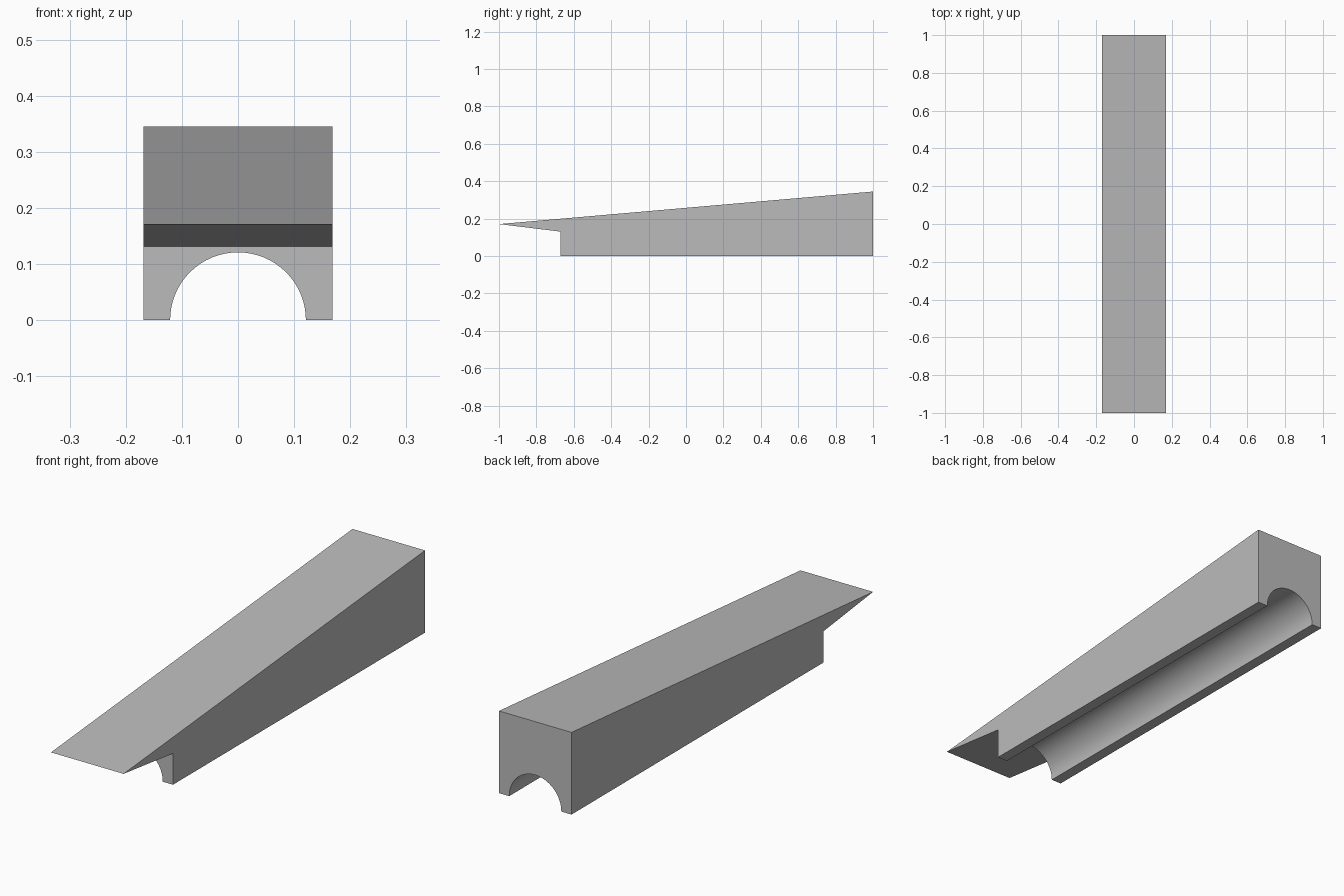
import bpy
import bmesh
import math
from mathutils import Matrix

cube = bpy.data.objects.get("Cube")
if cube:
    bpy.data.objects.remove(cube, do_unlink=True)

WIDTH = 0.337
STEP_Y = -0.672
GROOVE_RADIUS = 0.121

grey = bpy.data.materials.new("plain grey")
grey.use_nodes = True
colour = (0.5, 0.5, 0.5, 1)
grey.diffuse_color = colour
grey.node_tree.nodes["Principled BSDF"].inputs["Base Color"].default_value = colour


def add_object(name, bm):
    bmesh.ops.recalc_face_normals(bm, faces=bm.faces)
    mesh = bpy.data.meshes.new(name)
    bm.to_mesh(mesh)
    bm.free()
    mesh.materials.append(grey)
    obj = bpy.data.objects.new(name, mesh)
    bpy.context.collection.objects.link(obj)
    return obj


# Wedge body: side profile (y, z) extruded across the width
profile = [(-1, 0.171), (STEP_Y, 0.131), (STEP_Y, 0), (1, 0), (1, 0.345)]
bm = bmesh.new()
side = bm.faces.new([bm.verts.new((-WIDTH / 2, y, z)) for y, z in profile])
extruded = bmesh.ops.extrude_face_region(bm, geom=[side])
new_verts = [v for v in extruded["geom"] if isinstance(v, bmesh.types.BMVert)]
bmesh.ops.translate(bm, verts=new_verts, vec=(WIDTH, 0, 0))
wedge = add_object("wedge_body", bm)

# Half-round groove along the underside
bm = bmesh.new()
bmesh.ops.create_cone(bm, cap_ends=True, segments=64, depth=3,
                      radius1=GROOVE_RADIUS, radius2=GROOVE_RADIUS,
                      matrix=Matrix.Rotation(math.pi / 2, 4, "X"))
cutter = add_object("groove_cutter", bm)
cutter.hide_render = True

groove = wedge.modifiers.new("groove", "BOOLEAN")
groove.operation = "DIFFERENCE"
groove.solver = "EXACT"
groove.object = cutter

# Apply the cut, drop the cutter, and smooth only the groove
bpy.ops.object.select_all(action="DESELECT")
wedge.select_set(True)
bpy.context.view_layer.objects.active = wedge
bpy.ops.object.modifier_apply(modifier=groove.name)
bpy.data.objects.remove(cutter, do_unlink=True)
bpy.ops.object.shade_smooth_by_angle(angle=math.radians(20))
